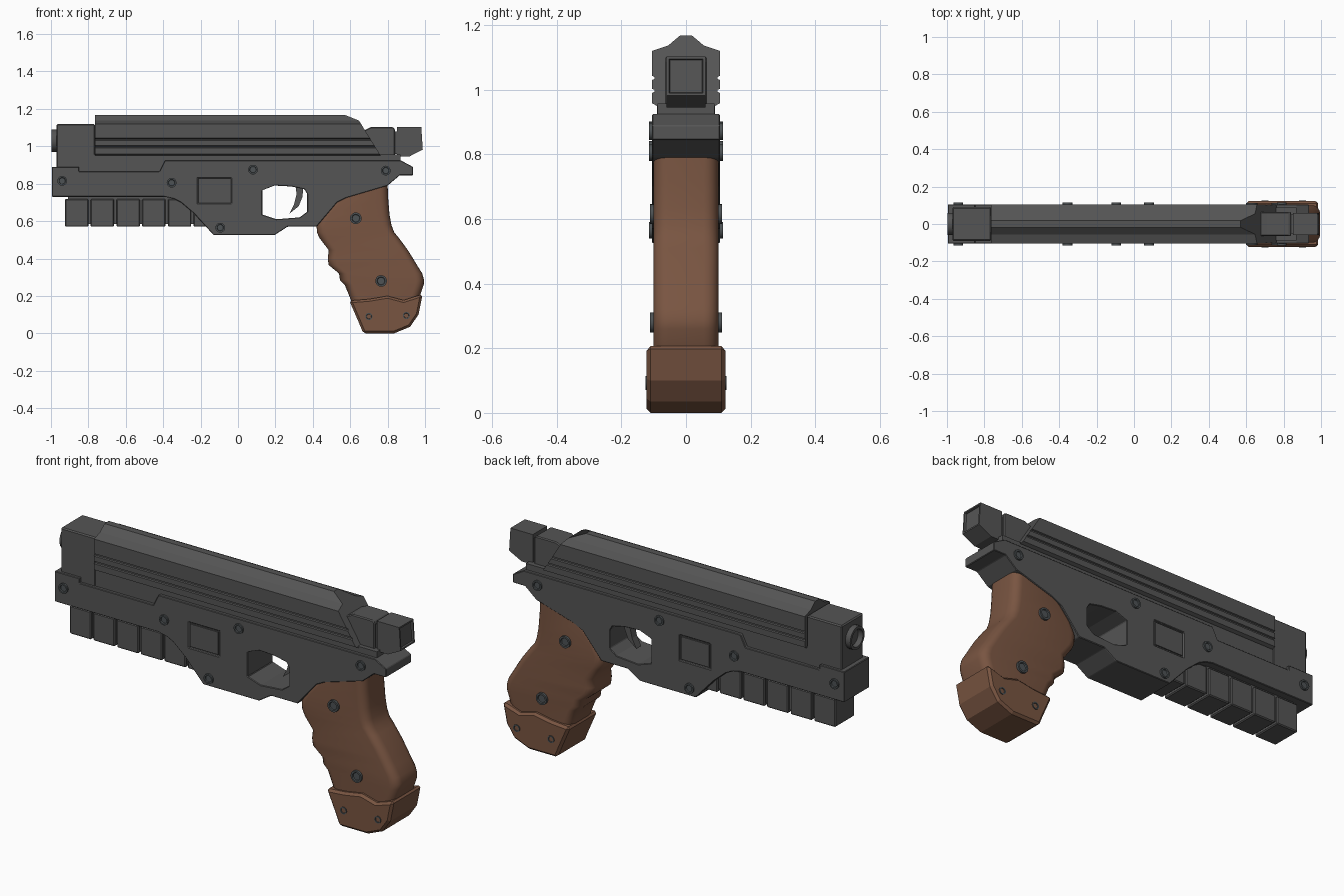
import bpy, bmesh, math
from mathutils import Matrix

if "Cube" in bpy.data.objects:
    bpy.data.objects.remove(bpy.data.objects["Cube"])


def material(name, rgb):
    m = bpy.data.materials.new(name)
    m.diffuse_color = (*rgb, 1)
    m.use_nodes = True
    m.node_tree.nodes["Principled BSDF"].inputs["Base Color"].default_value = m.diffuse_color
    return m


GREY = material("dark grey metal", (0.09, 0.09, 0.09))
STEEL = material("screw steel", (0.075, 0.085, 0.09))
BROWN = material("brown grip", (0.19, 0.09, 0.053))


def finish(name, bm, mat, bevel=0, smooth=None):
    bmesh.ops.recalc_face_normals(bm, faces=bm.faces)
    me = bpy.data.meshes.new(name)
    bm.to_mesh(me)
    bm.free()
    ob = bpy.data.objects.new(name, me)
    bpy.context.collection.objects.link(ob)
    me.materials.append(mat)
    if bevel:
        b = ob.modifiers.new("bevel", 'BEVEL')
        b.width, b.segments, b.limit_method, b.angle_limit = bevel, 1, 'ANGLE', math.radians(35)
    if smooth:
        bpy.ops.object.select_all(action='DESELECT')
        ob.select_set(True)
        bpy.context.view_layer.objects.active = ob
        bpy.ops.object.shade_smooth_by_angle(angle=math.radians(smooth))
    return ob


def loft(bm, rings):
    rows = [[bm.verts.new(p) for p in r] for r in rings]
    n = len(rows[0])
    for a, b in zip(rows, rows[1:]):
        for i in range(n):
            bm.faces.new((a[i], a[(i + 1) % n], b[(i + 1) % n], b[i]))
    return bm.faces.new(rows[0]), bm.faces.new(rows[-1])


def prism(name, pts, half, mat=GREY, bevel=0, y=0):
    """Extrude an x,z outline across y."""
    bm = bmesh.new()
    loft(bm, [[(x, y + s * half, z) for x, z in pts] for s in (-1, 1)])
    return finish(name, bm, mat, bevel)


def box(name, x0, x1, z0, z1, half, mat=GREY, bevel=0, y=0):
    return prism(name, [(x0, z0), (x1, z0), (x1, z1), (x0, z1)], half, mat, bevel, y)


def cut(ob, cutter):
    m = ob.modifiers.new("cut", 'BOOLEAN')
    m.object, m.operation, m.solver = cutter, 'DIFFERENCE', 'EXACT'
    bpy.context.view_layer.objects.active = ob
    bpy.ops.object.modifier_apply(modifier=m.name)
    bpy.data.objects.remove(cutter)


def screw(name, x, z, r, half):
    """Pin through the model with a recessed head on each side."""
    bm = bmesh.new()
    rings = [[(x + r * math.cos(i * math.tau / 20), s * half, z + r * math.sin(i * math.tau / 20))
              for i in range(20)] for s in (-1, 1)]
    caps = loft(bm, rings)
    bmesh.ops.recalc_face_normals(bm, faces=bm.faces)
    for c in caps:
        bmesh.ops.inset_region(bm, faces=[c], thickness=r * 0.3, depth=0)
        bmesh.ops.inset_region(bm, faces=[c], thickness=r * 0.08, depth=-0.006)
    finish(name, bm, STEEL, smooth=30)


# frame with trigger opening and side panels
frame = prism("frame", [
    (-.995, .73), (-.39, .73), (-.345, .72), (-.305, .70), (-.235, .64), (-.13, .525), (.195, .525),
    (.265, .57), (.42, .57), (.53, .70), (.58, .725), (.80, .79), (.865, .845), (.935, .845),
    (.935, .89), (.87, .925), (-.39, .925), (-.42, .865), (-.85, .865), (-.85, .89), (-.995, .89)], .105)
cut(frame, prism("guard_cutter", [
    (.13, .635), (.205, .61), (.33, .62), (.37, .65), (.37, .745), (.355, .77), (.285, .785),
    (.195, .79), (.13, .765)], .3))
for s in (-1, 1):
    cut(frame, box("panel_cutter", -.215, -.035, .695, .83, .01, y=s * .107))
    box("side_panel", -.207, -.043, .703, .822, .004, y=s * .0995)
b = frame.modifiers.new("bevel", 'BEVEL')
b.width, b.segments, b.limit_method = .004, 1, 'ANGLE'

# muzzle block and the slimmer deck that carries the slide
box("muzzle_block", -.97, -.765, .85, 1.12, .09, bevel=.006)
box("slide_deck", -.78, .87, .85, .957, .088)

# slide: grooved cross-section swept along x, raked at the back
half = [(.09, .95), (.105, .958), (.105, .99), (.098, .993), (.098, 1.0), (.105, 1.003), (.105, 1.03),
        (.098, 1.033), (.098, 1.04), (.105, 1.043), (.105, 1.12), (.055, 1.137), (.018, 1.168)]
section = half + [(-y, z) for y, z in reversed(half)]


def rear(z):
    return .76 - (z - .955) * .62 if z < 1.15 else .57


bm = bmesh.new()
loft(bm, [[(-.765, y, z) for y, z in section], [(rear(z), y, z) for y, z in section]])
finish("slide", bm, GREY)

# barrel tube
bm = bmesh.new()
loft(bm, [[(x, r * math.cos(i * math.tau / 24), 1.03 + r * math.sin(i * math.tau / 24))
           for i in range(24)] for x, r in ((-.95, .06), (-.998, .06), (-.998, .046), (-.955, .046))])
finish("barrel", bm, GREY, smooth=30)

# rear sight blocks
prism("rear_neck", [(.62, .95), (.84, .95), (.84, 1.09), (.83, 1.102), (.71, 1.102), (.62, 1.06)], .065, bevel=.005)
box("rear_link", .83, .86, .96, 1.08, .052)
bm = bmesh.new()
loft(bm, [[(x, s * .06, z) for x, z in
           [(.85, .945), (.915, .945), (.988, .982), (.98, 1.103), (.85, 1.103)]] for s in (-1, 1)])
bmesh.ops.recalc_face_normals(bm, faces=bm.faces)
bm.faces.ensure_lookup_table()
back = [max(bm.faces, key=lambda f: f.normal.x)]
bmesh.ops.inset_region(bm, faces=back, thickness=.011, depth=0)
bmesh.ops.inset_region(bm, faces=back, thickness=.003, depth=-.01)
finish("rear_sight", bm, GREY)

# accessory rail
box("rail_core", -.91, -.15, .585, .75, .066)
for i in range(6):
    x = -.925 + i * .1375
    box("rail_block", x, x + .125, .57, .718, .08, bevel=.005)

# trigger
prism("trigger", [(.31, .80), (.35, .80), (.345, .73), (.325, .68), (.275, .64), (.30, .69), (.312, .74)], .02)

# grip: rounded rectangle slices, given as z, front x, back x
slices = [(.15, .615, .955), (.20, .595, .973), (.26, .57, .993), (.285, .545, .995), (.32, .54, .985),
          (.365, .485, .957), (.40, .48, .936), (.445, .485, .908), (.51, .435, .86), (.54, .422, .835),
          (.58, .42, .82), (.635, .445, .81), (.72, .52, .803), (.79, .60, .80)]
rings = []
for z, x0, x1 in slices:
    r, ring = .045, []
    for k, (cx, cy) in enumerate(((x1 - r, .1 - r), (x0 + r, .1 - r), (x0 + r, r - .1), (x1 - r, r - .1))):
        for j in range(6):
            a = (k + j / 5) * math.pi / 2
            ring.append((cx + r * math.cos(a), cy + r * math.sin(a), z))
    rings.append(ring)
bm = bmesh.new()
loft(bm, rings)
finish("grip", bm, BROWN, smooth=50)

# flared grip base
prism("grip_base", [(.595, .175), (.645, .06), (.67, 0), (.835, 0), (.92, .035), (.965, .10), (.987, .21),
                    (.885, .177), (.80, .20), (.70, .183)], .122, BROWN, bevel=.012)

# screws
for x, z in ((-.94, .815), (-.355, .805), (.08, .875), (-.095, .565), (.79, .87)):
    screw("frame_screw", x, z, .026, .114)
for x, z in ((.63, .615), (.765, .28)):
    screw("grip_screw", x, z, .031, .112)
for x, z in ((.70, .09), (.90, .095)):
    screw("base_screw", x, z, .019, .126)
